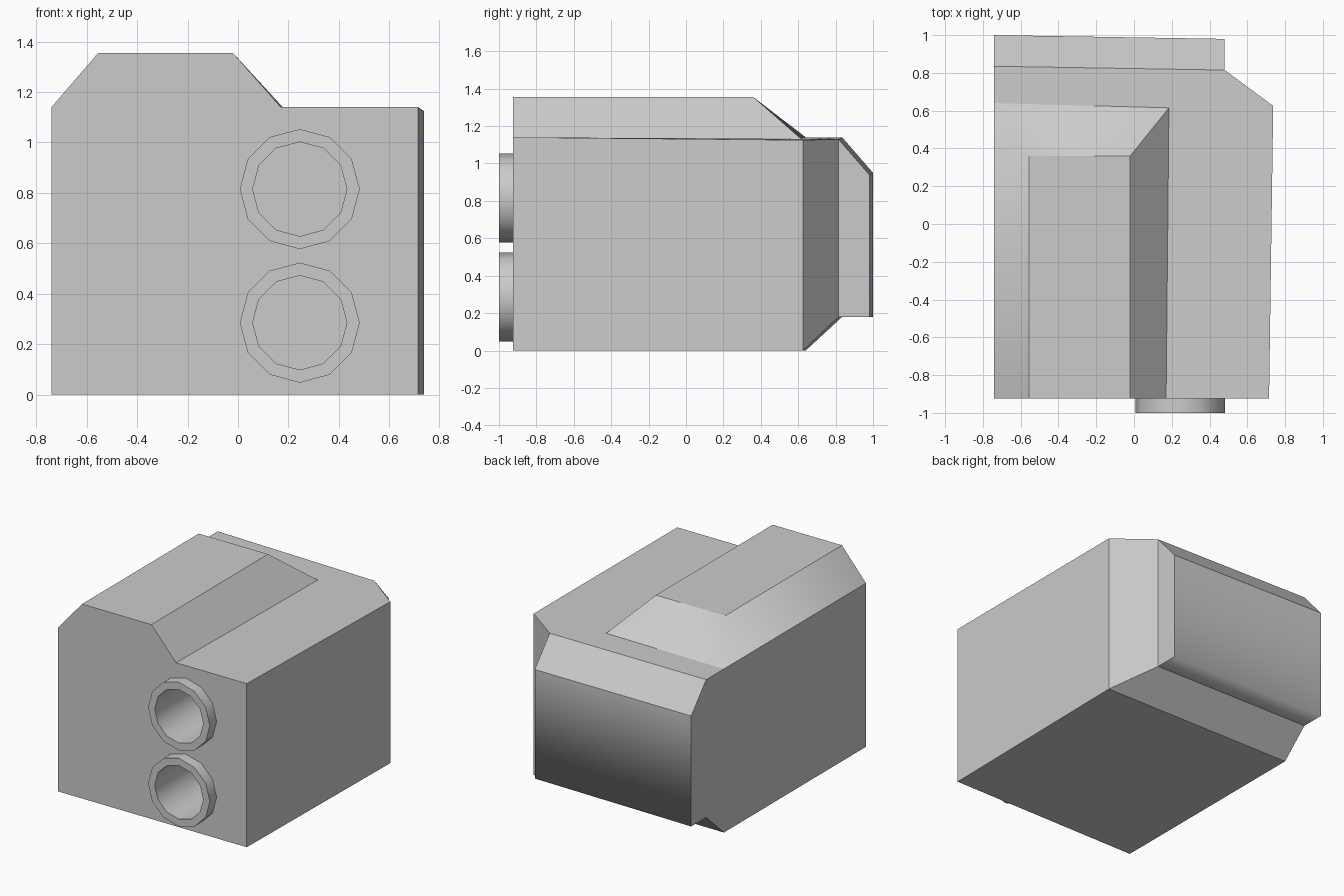
import bpy, bmesh
from math import cos, sin, tau

if "Cube" in bpy.data.objects:
    bpy.data.objects.remove(bpy.data.objects["Cube"])

SIDES, TUBE_X, TUBE_ZS = 12, 0.245, (0.285, 0.815)
R_OUT, R_IN = 0.238, 0.187
Y_FRONT, Y_RIM, Y_FLOOR = -0.925, -1.0, -0.3


def finish(name, bm):
    bmesh.ops.recalc_face_normals(bm, faces=bm.faces)
    mesh = bpy.data.meshes.new(name)
    bm.to_mesh(mesh)
    bm.free()
    obj = bpy.data.objects.new(name, mesh)
    bpy.context.collection.objects.link(obj)
    return obj


def lathe(name, profile, z, caps=False):
    """Sweep (radius, y) points around a front-facing axis at TUBE_X, z."""
    bm = bmesh.new()
    rings = [[bm.verts.new((TUBE_X + r * cos(tau * i / SIDES), y,
                            z + r * sin(tau * i / SIDES)))
              for i in range(SIDES)] for r, y in profile]
    for a, b in zip(rings, rings[1:]):
        flat = profile[rings.index(a)][1] == profile[rings.index(b)][1]
        for i in range(SIDES):
            j = (i + 1) % SIDES
            bm.faces.new((a[i], a[j], b[j], b[i])).smooth = not flat
    if caps:
        bm.faces.new(rings[0])
        bm.faces.new(rings[-1])
    return finish(name, bm)


# Body: left and right side outlines, running along the bottom, up the back
# and forward over the top
bm = bmesh.new()
left = [bm.verts.new((-0.74, y, z)) for y, z in (
    (Y_FRONT, 0), (0.64, 0), (0.835, 0.18), (1.0, 0.18),
    (1.0, 0.95), (0.835, 1.14), (0.64, 1.14), (Y_FRONT, 1.14))]
right = [bm.verts.new(p) for p in (
    (0.715, Y_FRONT, 0), (0.737, 0.625, 0), (0.48, 0.815, 0.18),
    (0.48, 0.98, 0.18), (0.48, 0.98, 0.94), (0.48, 0.815, 1.13),
    (0.737, 0.625, 1.125), (0.715, Y_FRONT, 1.14))]
bm.faces.new(left)
bm.faces.new([right[i] for i in (0, 1, 6, 7)])
bm.faces.new([right[i] for i in (1, 2, 5, 6)])
bm.faces.new([right[i] for i in (2, 3, 4, 5)])
for i in range(5):
    f = bm.faces.new((left[i], left[i + 1], right[i + 1], right[i]))
    f.smooth = i in (2, 3)          # rounded shading under and behind

# Raised hump on the top left
foot_f, foot_b, peak_rf, peak_rb, peak_lb, peak_lf = [bm.verts.new(p) for p in (
    (0.17, Y_FRONT, 1.14), (0.185, 0.615, 1.132), (-0.02, Y_FRONT, 1.355),
    (-0.02, 0.36, 1.355), (-0.555, 0.36, 1.355), (-0.555, Y_FRONT, 1.355))]
bm.faces.new((peak_lf, peak_rf, peak_rb, peak_lb))
bm.faces.new((peak_rf, foot_f, foot_b, peak_rb))
bm.faces.new((left[7], peak_lf, peak_lb, left[6])).smooth = True
bm.faces.new((left[6], peak_lb, peak_rb, foot_b)).smooth = True
bm.faces.new((foot_f, right[7], right[6], right[5], left[5], left[6], foot_b))
bm.faces.new((left[0], right[0], right[7], foot_f, peak_rf, peak_lf, left[7]))
body = finish("body", bm)

# Two bores, each with a raised collar
for label, z in zip(("lower", "upper"), TUBE_ZS):
    cutter = lathe(label + "_bore_cutter", [(R_IN, -1.1), (R_IN, Y_FLOOR)], z, True)
    cutter.hide_render = True
    mod = body.modifiers.new(label + "_bore", 'BOOLEAN')
    mod.operation, mod.solver, mod.object = 'DIFFERENCE', 'EXACT', cutter
    bpy.context.view_layer.objects.active = body
    bpy.ops.object.modifier_apply(modifier=mod.name)
    bpy.data.objects.remove(cutter)
    lathe(label + "_collar", [(R_OUT, Y_FRONT), (R_OUT, Y_RIM),
                              (R_IN, Y_RIM), (R_IN, Y_FRONT)], z)
